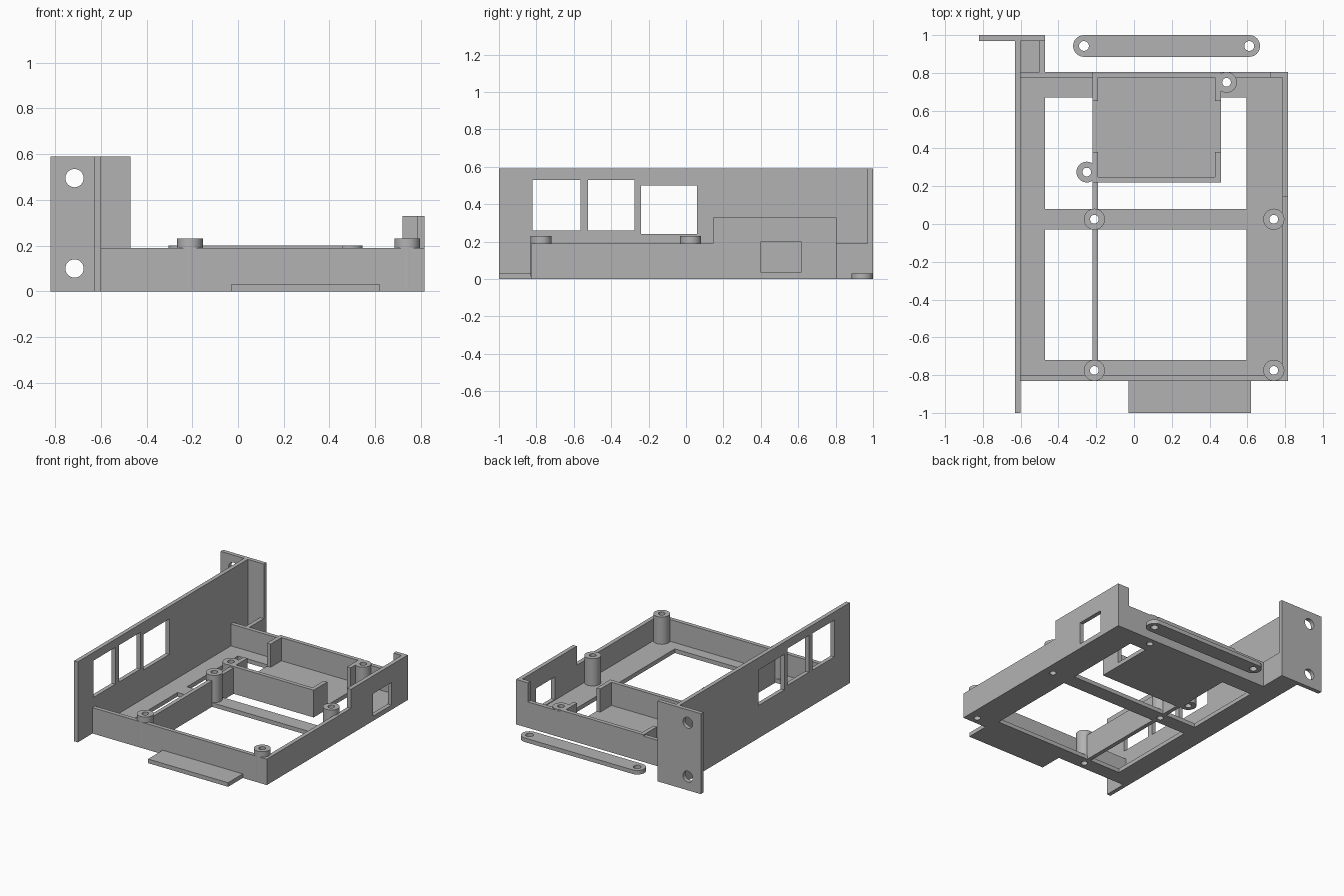
import bpy, bmesh, math
from mathutils import Matrix

cube = bpy.data.objects.get("Cube")
if cube:
    bpy.data.objects.remove(cube, do_unlink=True)

gray = bpy.data.materials.new("light_gray")
gray.use_nodes = True
gray.diffuse_color = (0.45, 0.45, 0.45, 1)
gray.node_tree.nodes["Principled BSDF"].inputs["Base Color"].default_value = gray.diffuse_color

# Column order that turns a flat profile to face along the given axis
AXES = {
    "x": Matrix(((0, 0, 1, 0), (1, 0, 0, 0), (0, 1, 0, 0), (0, 0, 0, 1))),
    "y": Matrix(((1, 0, 0, 0), (0, 0, 1, 0), (0, 1, 0, 0), (0, 0, 0, 1))),
    "z": Matrix.Identity(4),
}


def rect(u0, u1, v0, v1):
    return [(u0, v0), (u1, v0), (u1, v1), (u0, v1)]


def circle(u, v, r, n=32):
    return [(u + r * math.cos(math.tau * i / n), v + r * math.sin(math.tau * i / n))
            for i in range(n)]


def panel(name, axis, start, end, *loops):
    """Extrude an outline along an axis; the further loops become holes."""
    curve = bpy.data.curves.new(name, "CURVE")
    curve.dimensions = "2D"
    curve.fill_mode = "BOTH"
    curve.extrude = (end - start) / 2
    for loop in loops:
        spline = curve.splines.new("POLY")
        spline.points.add(len(loop) - 1)
        for point, (u, v) in zip(spline.points, loop):
            point.co = (u, v, 0, 1)
        spline.use_cyclic_u = True
    helper = bpy.data.objects.new(name + "_curve", curve)
    bpy.context.collection.objects.link(helper)
    bpy.context.view_layer.update()
    graph = bpy.context.evaluated_depsgraph_get()
    mesh = bpy.data.meshes.new_from_object(helper.evaluated_get(graph))
    bpy.data.objects.remove(helper, do_unlink=True)
    mesh.transform(AXES[axis] @ Matrix.Translation((0, 0, (start + end) / 2)))

    bm = bmesh.new()
    bm.from_mesh(mesh)
    bmesh.ops.remove_doubles(bm, verts=bm.verts, dist=1e-5)
    bmesh.ops.recalc_face_normals(bm, faces=bm.faces)
    for face in bm.faces:
        face.smooth = True
        face.material_index = 0
    bm.to_mesh(mesh)
    bm.free()
    mesh.set_sharp_from_angle(angle=math.radians(30))
    mesh.materials.clear()
    mesh.materials.append(gray)
    mesh.name = name
    obj = bpy.data.objects.new(name, mesh)
    bpy.context.collection.objects.link(obj)
    return obj


T = 0.03       # sheet thickness
WALL = 0.19    # tray wall height
BOX = 0.20     # inner box height
POSTS = [(x, y) for x in (-0.21, 0.74) for y in (-0.775, 0.025)]
BOSSES = [(-0.25, 0.275), (0.49, 0.75)]
HOLE = 0.023

# Tray floor: front opening, U-shaped opening around the inner box, screw holes
back_opening = [(-0.47, 0.08), (0.595, 0.08), (0.595, 0.67), (0.46, 0.67),
                (0.46, 0.22), (-0.22, 0.22), (-0.22, 0.67), (-0.47, 0.67)]
panel("tray_floor", "z", 0, T, rect(-0.61, 0.815, -0.83, 0.805),
      rect(-0.47, 0.595, -0.72, -0.03), back_opening,
      *[circle(x, y, HOLE) for x, y in POSTS + BOSSES[1:]])

# Tray walls
panel("front_wall", "y", -0.83, -0.80, rect(-0.61, 0.815, 0, WALL))
panel("back_wall", "y", 0.775, 0.805,
      [(-0.61, 0), (0.815, 0), (0.815, 0.33), (0.72, 0.33), (0.72, WALL),
       (0.46, WALL), (0.46, BOX), (-0.22, BOX), (-0.22, WALL), (-0.61, WALL)])
panel("right_wall", "x", 0.785, 0.815,
      [(-0.83, 0), (0.805, 0), (0.805, 0.33), (0.145, 0.33), (0.145, WALL), (-0.83, WALL)],
      rect(0.40, 0.615, 0.035, 0.20))

# Tall side plate with three windows
panel("side_plate", "x", -0.63, -0.60, rect(-1, 1, 0, 0.59),
      rect(-0.82, -0.565, 0.26, 0.53), rect(-0.525, -0.275, 0.26, 0.53),
      rect(-0.24, 0.06, 0.24, 0.50))

# Mounting flange and the low bracket that ties it to the tray
panel("mounting_flange", "y", 0.97, 1.0, rect(-0.82, -0.47, 0, 0.59),
      circle(-0.715, 0.10, 0.04), circle(-0.715, 0.495, 0.04))
panel("bracket_wall", "x", -0.50, -0.47, rect(0.80, 0.98, 0, WALL))
panel("bracket_floor", "z", 0, T, rect(-0.61, -0.49, 0.80, 0.98))

# Front tab
panel("front_tab", "z", 0, T, rect(-0.03, 0.62, -1, -0.825))

# Inner box: front wall and four corner returns
panel("box_front_wall", "y", 0.22, 0.25, rect(-0.22, 0.46, 0, BOX))
for side, x in (("left", -0.22), ("right", 0.43)):
    panel(f"box_{side}_front_return", "x", x, x + T, rect(0.22, 0.38, 0, BOX))
    panel(f"box_{side}_back_return", "x", x, x + T, rect(0.65, 0.78, 0, BOX))

# Divider rail between the posts
for y0, y1 in ((-0.74, -0.01), (0.06, 0.23)):
    panel("divider_rail", "x", -0.22, -0.19, rect(y0, y1, 0, WALL))

# Hollow screw posts and bosses
for x, y in POSTS:
    panel("screw_post", "z", T / 2, 0.23, circle(x, y, 0.056), circle(x, y, HOLE))
for x, y in BOSSES:
    panel("screw_boss", "z", 0, BOX, circle(x, y, 0.055), circle(x, y, HOLE))

# Loose strap with rounded ends
R, Y, X0, X1 = 0.0575, 0.9425, -0.265, 0.61
steps = [math.pi * (i / 16 - 0.5) for i in range(17)]
outline = [(X1 + R * math.cos(a), Y + R * math.sin(a)) for a in steps]
outline += [(X0 - R * math.cos(a), Y - R * math.sin(a)) for a in steps]
panel("clamp_strap", "z", 0, T, outline, circle(X0, Y, 0.026), circle(X1, Y, 0.026))
